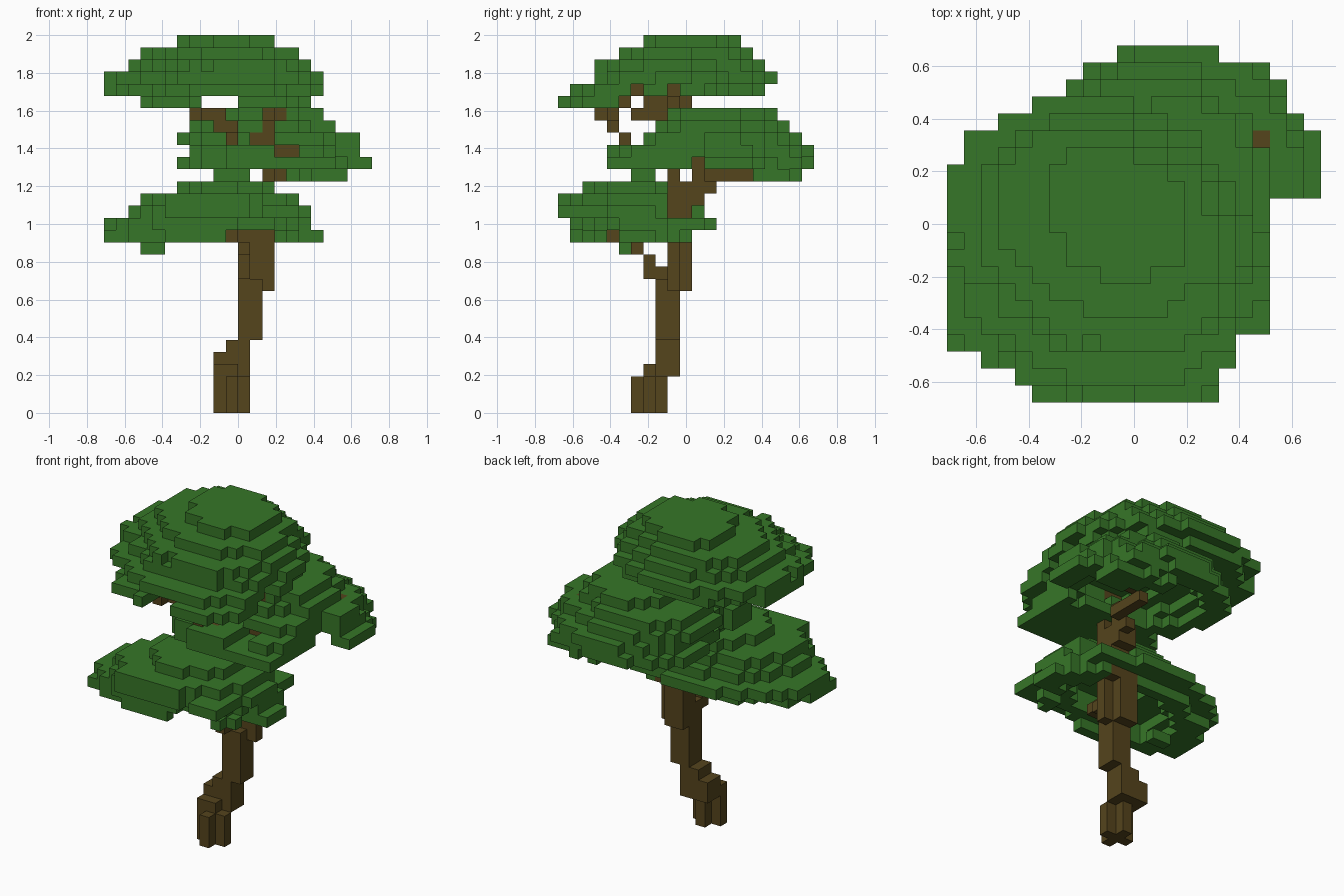
import bpy
import math

cube = bpy.data.objects.get("Cube")
if cube:
    bpy.data.objects.remove(cube, do_unlink=True)

# The tree is a grid of small cubes
NX, NY, NZ = 22, 21, 31
SIZE = 2 / NZ


def make_material(name, colour):
    mat = bpy.data.materials.new(name)
    mat.use_nodes = True
    mat.diffuse_color = colour
    mat.node_tree.nodes["Principled BSDF"].inputs["Base Color"].default_value = colour
    return mat


LEAF = make_material("leaf green", (0.037, 0.182, 0.021, 1))
BARK = make_material("bark brown", (0.09, 0.058, 0.012, 1))


def block(i, j, k):
    """Cells in three half-open ranges."""
    return {(a, b, c) for a in range(*i) for b in range(*j) for c in range(*k)}


def limb(*points):
    """Cells along a bent line."""
    cells = set()
    for p, q in zip(points, points[1:]):
        steps = max(abs(a - b) for a, b in zip(p, q))
        for s in range(steps + 1):
            cells.add(tuple(round(a + (b - a) * s / steps) for a, b in zip(p, q)))
    return cells


def radius(i, j, layer, skew):
    """Zero at the middle of a skewed oval layer, one at its edge."""
    i0, i1, j0, j1 = layer
    u = (2 * i + 1 - i0 - i1) / (i1 - i0)
    v = (2 * j + 1 - j0 - j1) / (j1 - j0)
    return (u * u + v * v + 2 * skew * u * v) / (1 - skew * skew), math.atan2(v, u)


def canopy(base, skew, layers, keep):
    """Ragged dome made of oval layers, hollow underneath."""
    cells = set()
    for n, layer in enumerate(layers):
        k = base + n
        for i in range(layer[0], layer[1]):
            for j in range(layer[2], layer[3]):
                r, angle = radius(i, j, layer, skew)
                ragged = 1 + 0.08 * math.sin(7 * angle + k) + 0.07 * math.sin(12 * angle + 2 * k)
                hollow = (n + 2 < len(layers) and r < 0.55
                          and radius(i, j, layers[n + 2], skew)[0] < 0.75)
                if r < max(0.94, ragged) and not hollow and keep(i, j, k):
                    cells.add((i, j, k))
    return cells


# Trunk: bent stack of blocks, with a cross-shaped foot
trunk = block((9, 12), (7, 8), (0, 3)) | block((10, 11), (6, 9), (0, 3))
trunk |= block((9, 11), (7, 9), (3, 4)) | block((9, 12), (8, 10), (3, 5))
trunk |= block((10, 12), (8, 10), (4, 6)) | block((11, 13), (8, 10), (6, 11))
trunk |= block((11, 13), (9, 11), (10, 15)) | block((13, 14), (9, 10), (10, 15))
trunk |= block((12, 14), (9, 11), (14, 19)) | block((12, 14), (11, 12), (17, 19))
trunk |= block((13, 14), (12, 13), (18, 19)) | block((13, 14), (9, 10), (19, 20))

# Branches: lower front, side, upper front and top
branches = limb((11, 8, 11), (11, 7, 11), (11, 7, 12), (11, 6, 13), (10, 4, 14), (8, 4, 15))
branches |= limb((13, 11, 18), (13, 11, 20)) | limb((13, 12, 18), (14, 12, 19), (14, 15, 19),
                                                    (16, 15, 21), (18, 15, 22))
branches |= limb((13, 9, 19), (12, 8, 20), (10, 5, 22), (10, 4, 23), (9, 4, 23),
                 (9, 4, 24), (7, 3, 24))
branches |= limb((13, 9, 19), (13, 9, 23), (14, 9, 24), (13, 9, 26))
branches |= limb((12, 9, 22), (13, 9, 22)) | limb((13, 9, 21), (14, 8, 21), (15, 8, 21))
branches |= block((13, 14), (7, 11), (25, 26)) | block((13, 14), (6, 10), (24, 25))
branches |= limb((13, 6, 24), (13, 5, 25), (13, 6, 26))
branches -= trunk

# Canopies: bounds of each layer from the lowest up
lower = canopy(14, -0.1, [(0, 18, 1, 11), (0, 17, 1, 13), (2, 17, 0, 12),
                          (3, 16, 0, 11), (6, 14, 2, 10)],
               lambda i, j, k: not (k > 15 and i > 11 and j > 8)
               and not (k == 14 and ((9 < i < 14 and j < 9) or (i > 9 and j == 4))))
lower |= block((3, 5), (5, 6), (13, 14)) | block((13, 16), (0, 3), (16, 17))
middle = canopy(19, 0.14, [(9, 20, 5, 20), (6, 22, 8, 21), (7, 21, 8, 21),
                           (6, 21, 7, 20), (7, 19, 8, 19), (10, 18, 9, 18)],
                lambda i, j, k: (k > 19 or (i < 12 and j < 8) or (i > 13 and j > 15))
                and not (k == 20 and i > 12 and j == 11)
                and not (k == 23 and i == 18 and j == 15)
                and not (i > 18 and j < 12)
                and not (j < 9 and ((k == 21 and 13 < i < 16) or (k > 21 and 11 < i < 14))))
middle |= block((9, 12), (6, 8), (19, 20)) | block((17, 20), (16, 19), (19, 20))
# Low front lobe of the middle canopy
middle |= canopy(20, 0, [(7, 19, 4, 11), (7, 19, 4, 11)],
                 lambda i, j, k: k == 20 or not 13 < i < 16)
middle |= block((16, 19), (4, 7), (20, 21))
upper = canopy(25, 0.16, [(3, 17, 0, 7), (0, 18, 1, 17), (0, 18, 3, 18),
                          (2, 17, 3, 17), (3, 16, 5, 16), (6, 14, 7, 15)],
               lambda i, j, k: (k > 26 or (k == 26 and not (i > 13 and j in (6, 9)))
                                or (k == 25 and j < 5 and not 7 < i < 11)))

wood = trunk | branches
parts = [("trunk", trunk, BARK), ("branches", branches, BARK),
         ("lower_canopy", lower - wood, LEAF), ("middle_canopy", middle - wood, LEAF),
         ("upper_canopy", upper - wood - middle, LEAF)]
filled = set().union(*(cells for _, cells, _ in parts))


def build(name, cells, mat):
    """Mesh of the outer cube sides only."""
    index, faces = {}, []
    for cell in sorted(cells):
        for axis in range(3):
            for side in (0, 1):
                beside = list(cell)
                beside[axis] += 2 * side - 1
                if tuple(beside) in filled:
                    continue
                a, b = (axis + 1) % 3, (axis + 2) % 3
                face = []
                for da, db in ((0, 0), (1, 0), (1, 1), (0, 1)):
                    corner = list(cell)
                    corner[axis] += side
                    corner[a] += da
                    corner[b] += db
                    face.append(index.setdefault(tuple(corner), len(index)))
                faces.append(face if side else face[::-1])
    verts = [((x - NX / 2) * SIZE, (y - NY / 2) * SIZE, z * SIZE) for x, y, z in index]
    mesh = bpy.data.meshes.new(name)
    mesh.from_pydata(verts, [], faces)
    mesh.materials.append(mat)
    bpy.context.scene.collection.objects.link(bpy.data.objects.new(name, mesh))


for part in parts:
    build(*part)
